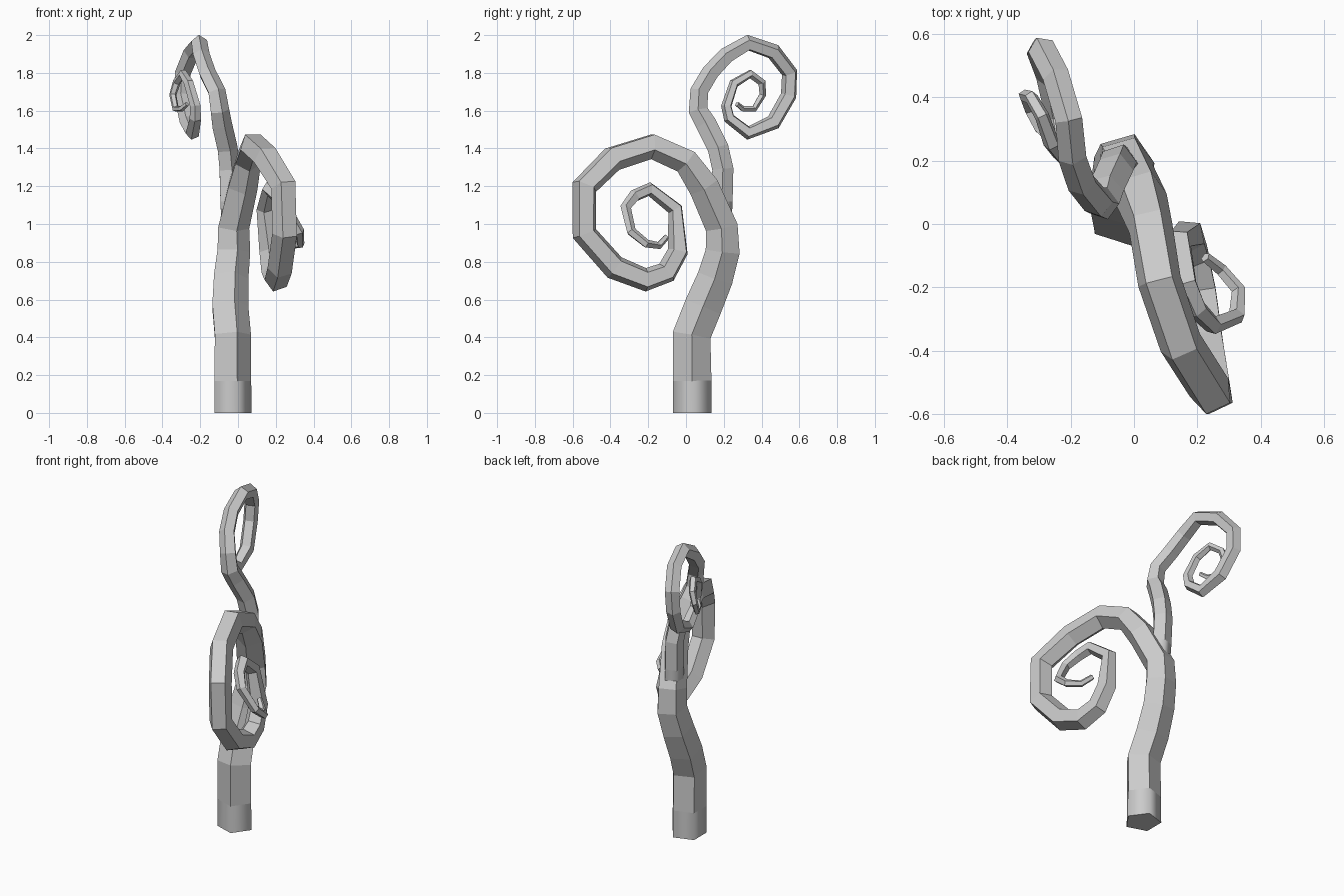
import bpy, bmesh, math
from mathutils import Vector

SIDES = 5


def radius_at(keys, i):
    # linear blend between (point index, radius) keys
    for (a, ra), (b, rb) in zip(keys, keys[1:]):
        if i <= b:
            return ra + (rb - ra) * (i - a) / (b - a)
    return keys[-1][1]


def tendril(name, points, keys):
    # five-sided tapering tube swept along the path without twisting
    pts = [Vector(p) for p in points]
    bm = bmesh.new()
    rings = []
    u = Vector((1, 0, 0))
    for i, p in enumerate(pts):
        before = (p - pts[i - 1]).normalized() if i > 0 else Vector()
        after = (pts[i + 1] - p).normalized() if i < len(pts) - 1 else Vector()
        t = (before + after).normalized()
        if i == 0:
            u = (u - t * u.dot(t)).normalized()
        else:
            u = (last_t.rotation_difference(t) @ u).normalized()
        last_t = t
        v = t.cross(u)
        r = radius_at(keys, i)
        rings.append([bm.verts.new(p + r * (u * math.cos(a) + v * math.sin(a)))
                      for a in (k * math.tau / SIDES for k in range(SIDES))])
    for i, (lo, hi) in enumerate(zip(rings, rings[1:])):
        for k in range(SIDES):
            j = (k + 1) % SIDES
            f = bm.faces.new((lo[k], lo[j], hi[j], hi[k]))
            f.smooth = i == 0          # rounded shading on the foot only
    bm.faces.new(rings[0][::-1])
    bm.faces.new(rings[-1])
    mesh = bpy.data.meshes.new(name)
    bm.to_mesh(mesh)
    bm.free()
    bpy.context.collection.objects.link(bpy.data.objects.new(name, mesh))


# main stem rising, then curling forward into a large spiral
tendril("main_stem", [
    (-.037, .033, 0), (-.037, .033, .17), (-.037, .03, .41), (-.05, .09, .56),
    (-.045, .155, .715), (-.03, .195, .855), (-.03, .19, .985), (.02, .095, 1.2),
    (.05, 0, 1.335), (.08, -.18, 1.415), (.15, -.385, 1.35), (.245, -.535, 1.2),
    (.25, -.535, .95), (.225, -.375, .77), (.205, -.21, .705), (.185, -.1, .745),
    (.17, -.04, .855), (.14, -.055, 1.08), (.165, -.19, 1.185), (.2, -.27, 1.15),
    (.25, -.32, 1.085), (.325, -.29, .96), (.33, -.21, .895), (.275, -.145, .885),
    (.225, -.105, .93)],
    [(0, .108), (3, .105), (6, .09), (7, .085), (8, .073), (13, .069),
     (16, .058), (17, .043), (20, .03), (24, .017)])

# upper branch leaving the stem and curling backward into a small spiral
tendril("upper_branch", [
    (-.04, .185, 1.02), (-.045, .19, 1.12), (-.05, .195, 1.29), (-.06, .17, 1.4),
    (-.09, .105, 1.53), (-.1, .065, 1.6), (-.115, .07, 1.7), (-.165, .13, 1.8),
    (-.195, .215, 1.89), (-.205, .33, 1.957), (-.245, .465, 1.91), (-.29, .55, 1.8),
    (-.295, .545, 1.68), (-.265, .465, 1.54), (-.24, .33, 1.483), (-.225, .23, 1.56),
    (-.225, .215, 1.625), (-.26, .255, 1.745), (-.29, .34, 1.795), (-.325, .4, 1.75),
    (-.345, .405, 1.685), (-.33, .36, 1.61), (-.3, .3, 1.61), (-.27, .27, 1.635)],
    [(0, .06), (4, .058), (6, .05), (9, .045), (13, .044), (15, .032),
     (18, .024), (21, .018), (23, .013)])
